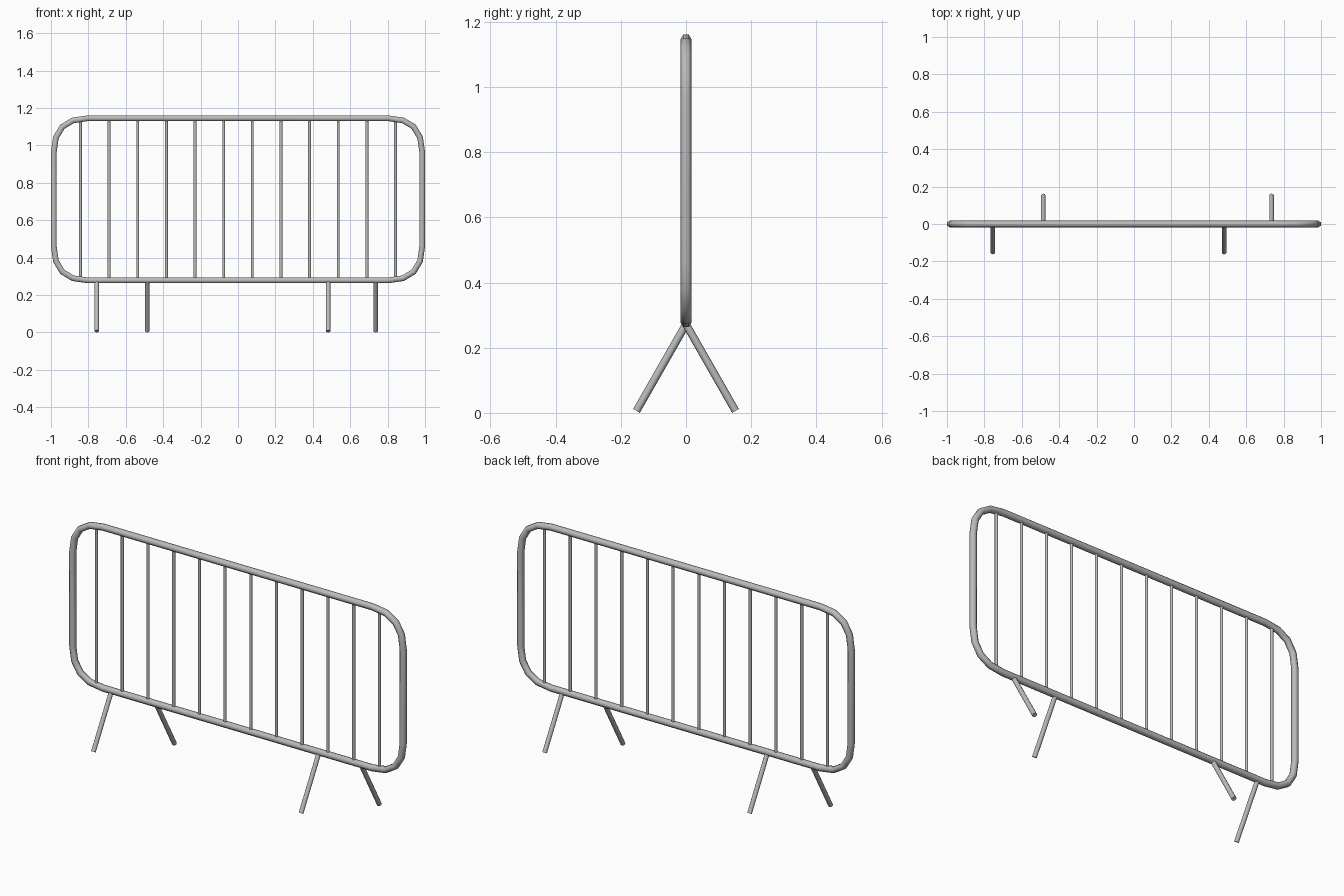
import bpy
import bmesh
from math import sin, cos, radians
from mathutils import Vector

if "Cube" in bpy.data.objects:
    bpy.data.objects.remove(bpy.data.objects["Cube"])

R = 0.0175                      # frame tube radius
X, Z0, Z1 = 0.985, 0.278, 1.145  # frame centreline
CORNER, SIDES = 0.183, 6

steel = bpy.data.materials.new("steel")
steel.diffuse_color = (0.5, 0.5, 0.5, 1)
steel.use_nodes = True
steel.node_tree.nodes["Principled BSDF"].inputs["Base Color"].default_value = steel.diffuse_color


def rod(name, a, b, radius, sides=10):
    a, b = Vector(a), Vector(b)
    d = b - a
    bpy.ops.mesh.primitive_cylinder_add(
        vertices=sides, radius=radius, depth=d.length, location=(a + b) / 2,
        rotation=d.to_track_quat('Z', 'Y').to_euler())
    ob = bpy.context.object
    ob.name = name
    ob.data.materials.append(steel)
    bpy.ops.object.shade_smooth_by_angle(angle=radians(50))


# frame path: rectangle with softly curved corners, four segments each
pts = []
for sx, sz in ((1, 1), (-1, 1), (-1, -1), (1, -1)):
    c = Vector((sx * X, 0, Z1 if sz > 0 else Z0))
    a = c - Vector((sx * CORNER, 0, 0))
    b = c - Vector((0, 0, sz * CORNER))
    if sx * sz > 0:
        a, b = b, a
    for i in range(5):
        t = i / 4
        pts.append(a * (1 - t) ** 2 + c * 2 * t * (1 - t) + b * t * t)

# sweep a six-sided tube along the path
bm = bmesh.new()
rings = []
for i, p in enumerate(pts):
    d0 = (p - pts[i - 1]).normalized()
    d1 = (pts[(i + 1) % len(pts)] - p).normalized()
    tan = (d0 + d1).normalized()
    out = Vector((tan.z, 0, -tan.x)) / tan.dot(d0)
    rings.append([bm.verts.new(p + out * R * sin(k) + Vector((0, R * cos(k), 0)))
                  for k in (radians(360 * j / SIDES) for j in range(SIDES))])
for i, ring in enumerate(rings):
    prev = rings[i - 1]
    for j in range(SIDES):
        bm.faces.new((prev[j - 1], prev[j], ring[j], ring[j - 1])).smooth = True
bmesh.ops.recalc_face_normals(bm, faces=bm.faces)
me = bpy.data.meshes.new("frame")
bm.to_mesh(me)
me.materials.append(steel)
bpy.context.collection.objects.link(bpy.data.objects.new("frame", me))

# vertical bars
for i in range(12):
    x = -0.8425 + i * 1.685 / 11
    rod(f"bar_{i + 1}", (x, 0, Z0), (x, 0, Z1), 0.008)

# splayed legs, alternating front and back
for name, x, side in (("front_leg_left", -0.755, -1), ("back_leg_left", -0.485, 1),
                      ("front_leg_right", 0.482, -1), ("back_leg_right", 0.736, 1)):
    rod(name, (x, 0, 0.272), (x, side * 0.152, 0.006), 0.012)
